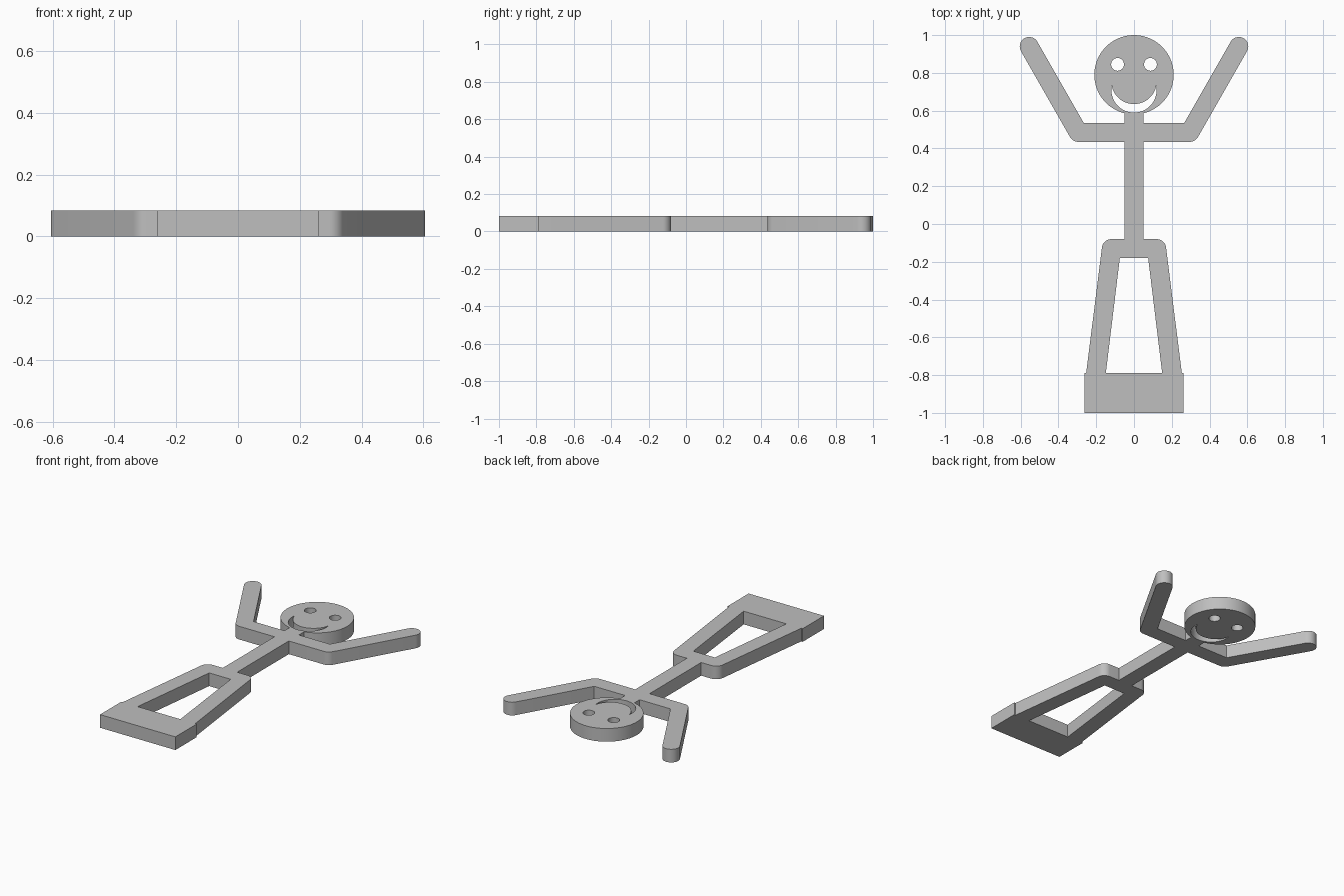
import bpy
import bmesh
from math import cos, sin, radians

THICK = 0.083
LIMB = 0.05          # half width of every limb
HEAD = (0, 0.79)
HEAD_R = 0.21

cube = bpy.data.objects.get("Cube")
if cube:
    bpy.data.objects.remove(cube, do_unlink=True)

grey = bpy.data.materials.new("plain grey")
grey.use_nodes = True
grey.diffuse_color = (0.52, 0.52, 0.52, 1)
grey.node_tree.nodes["Principled BSDF"].inputs["Base Color"].default_value = grey.diffuse_color


def arc(center, r, start, end, n):
    """Points along an arc, angles in degrees."""
    steps = [radians(start + (end - start) * i / n) for i in range(n + 1)]
    return [(center[0] + r * cos(a), center[1] + r * sin(a)) for a in steps]


def circle(center, r, n):
    return arc(center, r, 0, 360, n)[:-1]


def mirrored(half):
    """Close a right-hand outline with its mirror image."""
    return half + [(-x, y) for x, y in reversed(half) if abs(x) > 1e-5]


def plate(name, loops):
    """Fill an outline with holes and extrude it to the common thickness."""
    bm = bmesh.new()
    for loop in loops:
        verts = [bm.verts.new((x, y, 0)) for x, y in loop]
        for a, b in zip(verts, verts[1:] + verts[:1]):
            bm.edges.new((a, b))
    bmesh.ops.triangle_fill(bm, edges=bm.edges[:], use_beauty=True)
    ext = bmesh.ops.extrude_face_region(bm, geom=bm.faces[:], use_keep_orig=True)
    top = [g for g in ext["geom"] if isinstance(g, bmesh.types.BMVert)]
    bmesh.ops.translate(bm, verts=top, vec=(0, 0, THICK))
    bmesh.ops.recalc_face_normals(bm, faces=bm.faces[:])
    mesh = bpy.data.meshes.new(name)
    bm.to_mesh(mesh)
    bm.free()
    mesh.materials.append(grey)
    mesh.shade_smooth()
    mesh.set_sharp_from_angle(angle=radians(30))
    obj = bpy.data.objects.new(name, mesh)
    bpy.context.scene.collection.objects.link(obj)
    return obj


# Body: foot block, leg, hip, waist, raised arm, neck
half_body = [(0.263, -1), (0.263, -0.788), (0.253, -0.788)]
half_body += arc((0.12, -0.13), LIMB, 7, 90, 10)             # hip
half_body += [(LIMB, -0.08), (LIMB, 0.435)]                  # waist
half_body += arc((0.295, 0.485), LIMB, -90, -30, 8)          # elbow
half_body += arc((0.555, 0.94), LIMB, -30, 150, 20)          # hand
half_body += [(0.266, 0.535), (LIMB, 0.535)]                 # inner arm
half_body += arc(HEAD, HEAD_R, -76.2, -90, 4)                # neck meets chin
leg_gap = mirrored([(0.149, -0.788), (0.075, -0.18)])
plate("body", [mirrored(half_body), leg_gap])

# Head with pierced eyes and crescent smile
smile = arc((0, 0.71), 0.12, 169, 371, 40) + arc((0, 0.755), 0.12, 349, 191, 32)[1:-1]
eyes = [circle((side * 0.087, 0.845), 0.034, 32) for side in (-1, 1)]
plate("head", [circle(HEAD, HEAD_R, 96), smile] + eyes)
